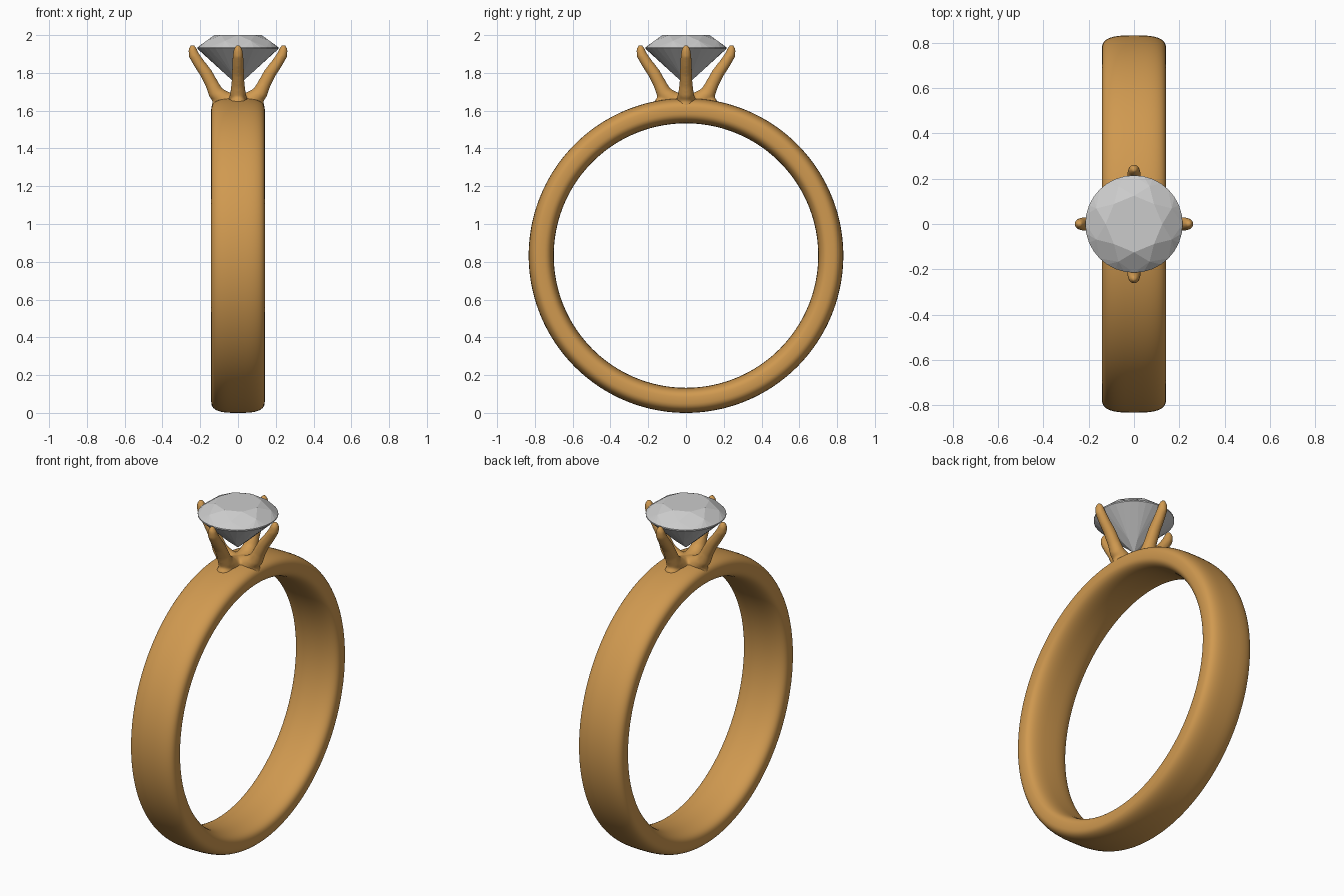
import bpy, bmesh
from math import sin, cos, pi, tau, copysign
from mathutils import Vector, Matrix

if "Cube" in bpy.data.objects:
    bpy.data.objects.remove(bpy.data.objects["Cube"])

gold = bpy.data.materials.new("gold")
gold.diffuse_color = (0.63, 0.32, 0.08, 1)
gold.use_nodes = True
gold.node_tree.nodes["Principled BSDF"].inputs["Base Color"].default_value = gold.diffuse_color


def finish(bm, name, smooth=True, mat=None):
    bmesh.ops.recalc_face_normals(bm, faces=bm.faces)
    for f in bm.faces:
        f.smooth = smooth
    me = bpy.data.meshes.new(name)
    bm.to_mesh(me)
    bm.free()
    ob = bpy.data.objects.new(name, me)
    bpy.context.collection.objects.link(ob)
    if mat:
        me.materials.append(mat)
    return ob


def bridge(bm, rings, wrap=False):
    n = len(rings[0])
    pairs = list(zip(rings, rings[1:])) + ([(rings[-1], rings[0])] if wrap else [])
    for a, b in pairs:
        for i in range(n):
            j = (i + 1) % n
            bm.faces.new((a[i], a[j], b[j], b[i]))


# Band: soft rounded-rectangle section swept round the x axis
def band():
    bm = bmesh.new()
    centre, mid, half_t, half_w = 0.833, 0.7665, 0.0665, 0.142
    section = []
    for i in range(48):
        c, s = cos(tau * i / 48), sin(tau * i / 48)
        section.append((half_w * copysign(abs(c) ** (2 / 3), c),
                        mid + half_t * copysign(abs(s) ** (2 / 3), s)))
    rings = []
    for k in range(160):
        a = tau * k / 160
        rings.append([bm.verts.new((x, r * sin(a), centre + r * cos(a)))
                      for x, r in section])
    bridge(bm, rings, wrap=True)
    return finish(bm, "band", mat=gold)


# Setting: four tapered prongs with feet, fused into one smooth head
def setting():
    bm = bmesh.new()
    path = [(0.0, 1.64, .045), (.075, 1.655, .05), (.118, 1.695, .041),
            (.138, 1.74, .035), (.17, 1.80, .033), (.206, 1.85, .030),
            (.234, 1.895, .028), (.241, 1.925, .023), (.241, 1.947, .011)]
    pts = [Vector((x, 0, z)) for x, z, _ in path]
    for k in range(4):
        turn = Matrix.Rotation(k * pi / 2, 4, 'Z')
        rings = []
        for i, p in enumerate(pts):
            t = (pts[min(i + 1, len(pts) - 1)] - pts[max(i - 1, 0)]).normalized()
            side = Vector((0, 1, 0))
            up = t.cross(side)
            r = path[i][2]
            rings.append([bm.verts.new(turn @ (p + r * (cos(a) * side + sin(a) * up)))
                          for a in (tau * j / 20 for j in range(20))])
        bridge(bm, rings)
        bm.faces.new(rings[0][::-1])
        bm.faces.new(rings[-1])
        # foot blending into the band
        fx, fz, fr = (.125, 1.628, .048) if k % 2 else (.098, 1.625, .042)
        bmesh.ops.create_uvsphere(bm, u_segments=20, v_segments=12, radius=fr,
                                  matrix=turn @ Matrix.Translation((fx, 0, fz)))
    ob = finish(bm, "prong_setting", mat=gold)
    rm = ob.modifiers.new("fuse", 'REMESH')
    rm.mode = 'VOXEL'
    rm.voxel_size = 0.007
    rm.use_smooth_shade = True
    sm = ob.modifiers.new("soften", 'SMOOTH')
    sm.factor = 0.5
    sm.iterations = 10
    return ob


# Stone: brilliant cut as the hull of its facet corners
def stone():
    bm = bmesh.new()

    def ring(n, r, z, offset=0.0):
        for i in range(n):
            a = tau * i / n + offset
            bm.verts.new((r * cos(a), r * sin(a), z))

    ring(8, .125, 2.0)                # table
    ring(8, .18, 1.970, pi / 8)       # crown facets
    ring(32, .215, 1.935)             # girdle
    ring(32, .215, 1.928)
    ring(8, .06, 1.783, pi / 8)       # pavilion facets
    bm.verts.new((0, 0, 1.733))       # culet
    bmesh.ops.convex_hull(bm, input=bm.verts)
    bmesh.ops.dissolve_limit(bm, angle_limit=0.02, verts=bm.verts, edges=bm.edges)
    return finish(bm, "stone", smooth=False)


band()
setting()
stone()
